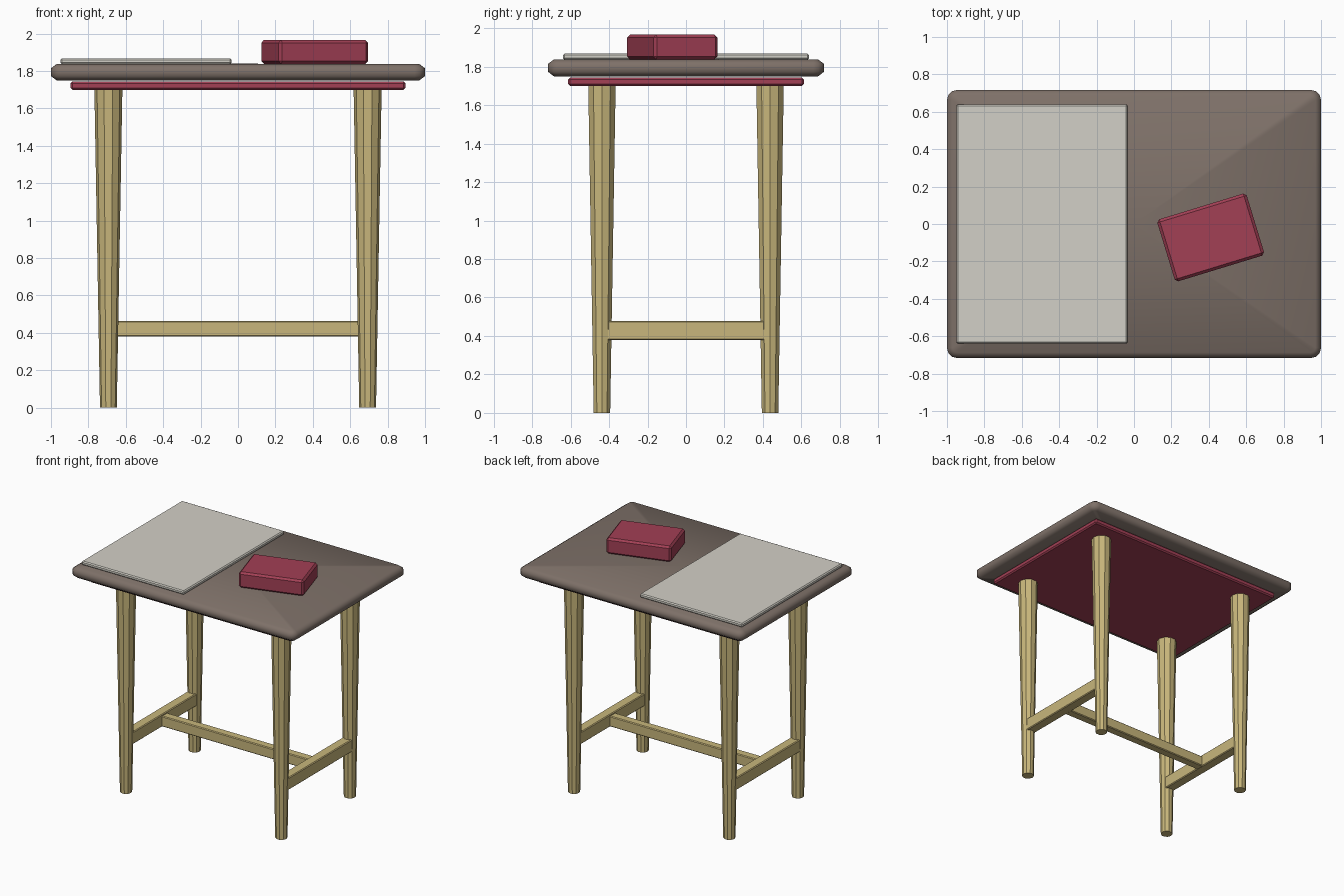
import bpy, bmesh
from math import sin, cos, pi, radians
from mathutils import Matrix

if "Cube" in bpy.data.objects:
    bpy.data.objects.remove(bpy.data.objects["Cube"])


def material(name, r, g, b):
    m = bpy.data.materials.new(name)
    m.diffuse_color = (r, g, b, 1)
    m.use_nodes = True
    m.node_tree.nodes["Principled BSDF"].inputs["Base Color"].default_value = m.diffuse_color
    return m


WOOD = material("pale_wood", 0.58, 0.47, 0.20)
TOP = material("dark_top", 0.21, 0.165, 0.14)
RED = material("crimson", 0.36, 0.05, 0.09)
PAPER = material("paper", 0.65, 0.63, 0.57)


def finish(bm, name, mat, smooth=False):
    bmesh.ops.recalc_face_normals(bm, faces=bm.faces)
    for f in bm.faces:
        f.smooth = smooth
    me = bpy.data.meshes.new(name)
    bm.to_mesh(me)
    bm.free()
    me.materials.append(mat)
    ob = bpy.data.objects.new(name, me)
    bpy.context.collection.objects.link(ob)
    return ob


def box(name, size, centre, mat, bevel=0.0, turn=0.0):
    bm = bmesh.new()
    bmesh.ops.create_cube(bm, size=1, matrix=Matrix.Diagonal((*size, 1)))
    if bevel:
        bmesh.ops.bevel(bm, geom=bm.edges[:], offset=bevel, segments=1,
                        profile=0.5, affect='EDGES')
    ob = finish(bm, name, mat)
    ob.location = centre
    ob.rotation_euler.z = turn
    return ob


def rounded_ring(bm, hx, hy, r, z, steps=3):
    verts = []
    for q, (sx, sy) in enumerate([(1, 1), (-1, 1), (-1, -1), (1, -1)]):
        for i in range(steps + 1):
            a = (q + i / steps) * pi / 2
            verts.append(bm.verts.new((sx * (hx - r) + r * cos(a),
                                       sy * (hy - r) + r * sin(a), z)))
    return verts


# Tabletop: stacked rounded rectangles, closed with fans
bm = bmesh.new()
rings = [rounded_ring(bm, 1 - d, 0.717 - d, 0.055 - d, z)
         for d, z in [(0.03, 1.75), (0.0, 1.773), (0.0, 1.815), (0.03, 1.837)]]
n = len(rings[0])
for a, b in zip(rings, rings[1:]):
    for i in range(n):
        bm.faces.new((a[i], a[(i + 1) % n], b[(i + 1) % n], b[i]))
for ring, z in ((rings[0], 1.75), (rings[-1], 1.839)):
    c = bm.verts.new((0, 0, z))
    for i in range(n):
        bm.faces.new((ring[i], ring[(i + 1) % n], c))
finish(bm, "tabletop", TOP, smooth=True)

# Board under the tabletop
box("under_board", (1.79, 1.225, 0.045), (0, 0, 1.7215), RED, 0.01)

# Tapered ten-sided legs
LX, LY = 0.693, 0.437
for sx, side in ((-1, "left"), (1, "right")):
    for sy, end in ((-1, "front"), (1, "back")):
        bm = bmesh.new()
        bmesh.ops.create_cone(bm, cap_ends=True, segments=10, radius1=0.045,
                              radius2=0.075, depth=1.71,
                              matrix=Matrix.Rotation(pi / 2, 4, 'Z'))
        leg = finish(bm, f"{end}_{side}_leg", WOOD)
        leg.location = (sx * LX, sy * LY, 0.855)
    # Stretcher joining front and back legs
    box(f"{side}_stretcher", (0.08, 2 * LY, 0.10), (sx * LX, 0, 0.428), WOOD, 0.006)

# Long stretcher between the two side stretchers
box("long_stretcher", (2 * LX - 0.06, 0.07, 0.085), (0, 0, 0.422), WOOD, 0.006)

# Items on the table
box("desk_mat", (0.915, 1.28, 0.031), (-0.492, 0, 1.8525), PAPER, 0.008)
box("small_box", (0.50, 0.347, 0.128), (0.41, -0.072, 1.902), RED, 0.015, radians(17))
